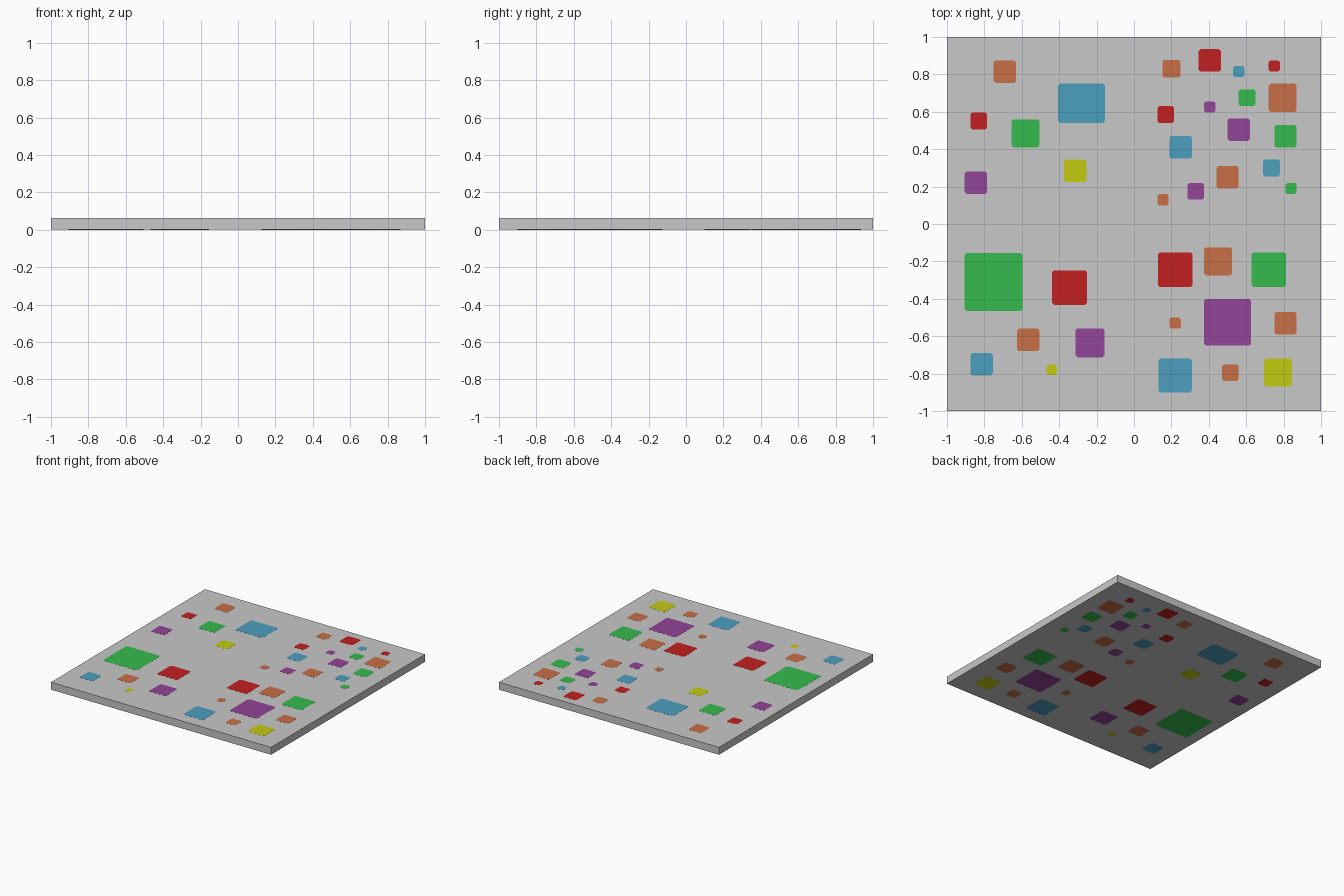
import bpy, bmesh

if "Cube" in bpy.data.objects:
    bpy.data.objects.remove(bpy.data.objects["Cube"])

T = 0.0625      # overall thickness
PROUD = 0.0006  # tiles stand just clear of both slab faces
CHAMFER = 0.01  # cut corner of each tile


def material(name, rgb):
    m = bpy.data.materials.new(name)
    m.diffuse_color = (*rgb, 1)
    m.use_nodes = True
    m.node_tree.nodes["Principled BSDF"].inputs["Base Color"].default_value = m.diffuse_color
    return m


def prism(name, outline, z0, z1, mat):
    """Extrude a flat outline from z0 to z1."""
    bm = bmesh.new()
    face = bm.faces.new([bm.verts.new((x, y, z0)) for x, y in outline])
    ext = bmesh.ops.extrude_face_region(bm, geom=[face], use_keep_orig=True)
    top = [v for v in ext["geom"] if isinstance(v, bmesh.types.BMVert)]
    bmesh.ops.translate(bm, verts=top, vec=(0, 0, z1 - z0))
    bmesh.ops.recalc_face_normals(bm, faces=bm.faces)
    me = bpy.data.meshes.new(name)
    bm.to_mesh(me)
    bm.free()
    me.materials.append(mat)
    ob = bpy.data.objects.new(name, me)
    bpy.context.collection.objects.link(ob)


def tile(name, cx, cy, w, h, mat):
    """Square plug with cut corners, showing on both faces of the slab."""
    a, b, c = w / 2, h / 2, CHAMFER
    pts = [(a, c - b), (a, b - c), (a - c, b), (c - a, b),
           (-a, b - c), (-a, c - b), (c - a, -b), (a - c, -b)]
    prism(name, [(cx + x, cy + y) for x, y in pts], 0, T, mat)


# Slab
prism("slab", [(-1, -1), (1, -1), (1, 1), (-1, 1)], PROUD, T - PROUD,
      material("light grey", (0.58, 0.58, 0.58)))

# Tiles by colour: centre x, centre y, width (and height if not square)
tiles = {
    "orange": ((0.578, 0.156, 0.061), [
        (-.69, .815, .12), (.20, .83, .095), (.795, .675, .15), (.50, .25, .12),
        (.155, .13, .06), (.45, -.20, .15), (.22, -.53, .06), (.81, -.53, .12),
        (-.565, -.62, .12), (.515, -.795, .09)]),
    "red": ((0.546, 0.014, 0.014), [
        (.405, .875, .12), (.75, .845, .06), (-.83, .55, .09), (.17, .585, .09),
        (-.345, -.34, .185), (.22, -.245, .185)]),
    "blue": ((0.072, 0.342, 0.515), [
        (.56, .815, .06), (-.28, .645, .25, .21), (.25, .41, .12), (.735, .30, .09),
        (-.815, -.75, .12), (.22, -.81, .18)]),
    "green": ((0.036, 0.497, 0.076), [
        (.605, .675, .09), (-.58, .485, .15), (.81, .47, .12), (.84, .19, .06),
        (-.75, -.31, .31), (.72, -.245, .185)]),
    "purple": ((0.287, 0.058, 0.314), [
        (.405, .625, .06), (.56, .505, .12), (-.845, .22, .12), (.33, .175, .09),
        (.50, -.525, .25), (-.235, -.635, .155)]),
    "yellow": ((0.546, 0.597, 0.005), [
        (-.315, .285, .12), (-.44, -.78, .055), (.77, -.795, .15)]),
}
for colour, (rgb, places) in tiles.items():
    mat = material(colour, rgb)
    for i, (cx, cy, w, *h) in enumerate(places, 1):
        tile(f"{colour}_tile_{i}", cx, cy, w, h[0] if h else w, mat)
